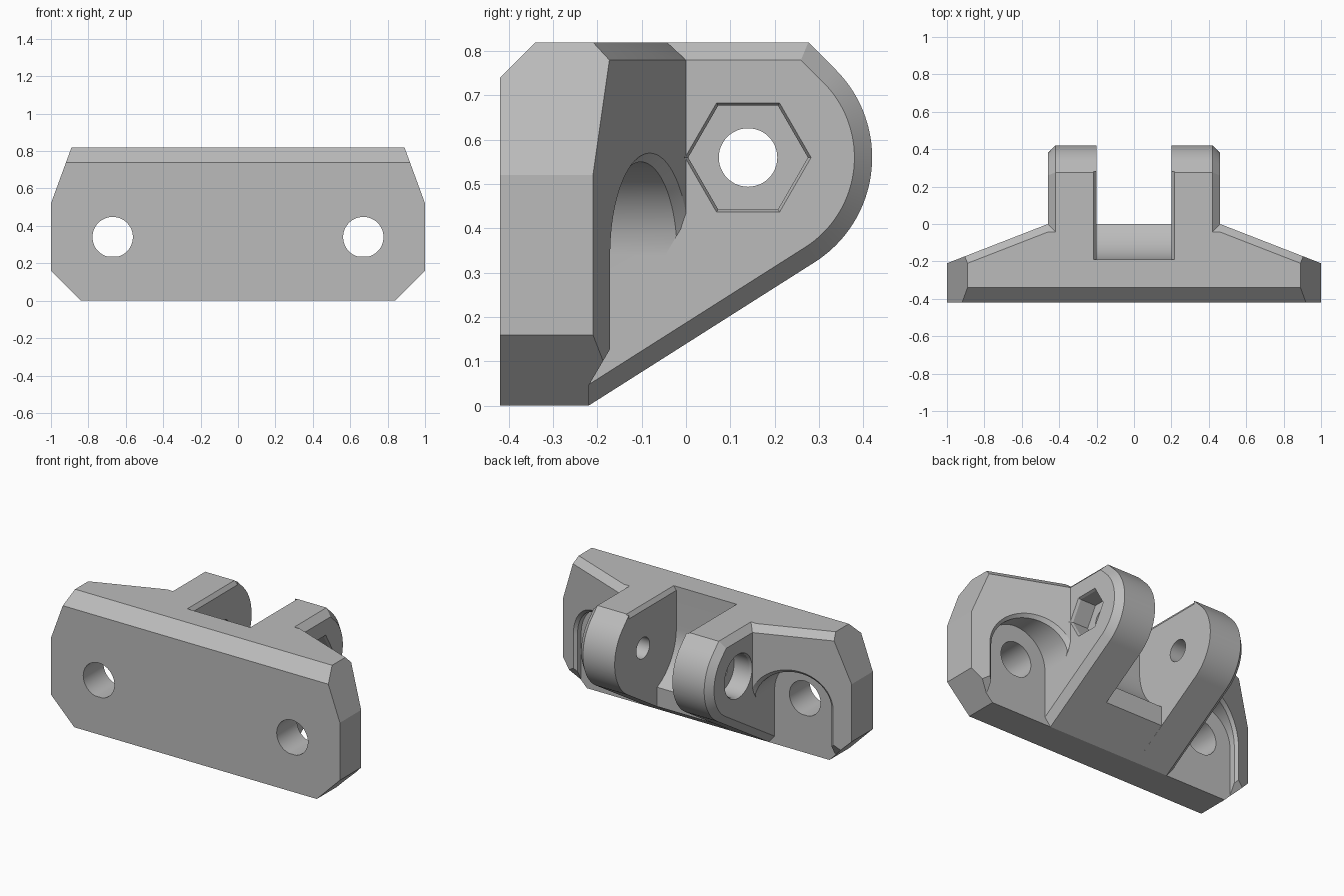
import bpy, bmesh, math
from math import sin, cos, radians, sqrt

old = bpy.data.objects.get("Cube")
if old:
    bpy.data.objects.remove(old, do_unlink=True)

grey = bpy.data.materials.new("light grey")
grey.use_nodes = True
colour = (0.5, 0.5, 0.5, 1)
grey.diffuse_color = colour
grey.node_tree.nodes["Principled BSDF"].inputs["Base Color"].default_value = colour


def loft(name, sections):
    """Closed solid through matching rings of points."""
    bm = bmesh.new()
    rings = [[bm.verts.new(p) for p in s] for s in sections]
    n = len(rings[0])
    for a, b in zip(rings, rings[1:]):
        for i in range(n):
            j = (i + 1) % n
            bm.faces.new((a[i], a[j], b[j], b[i]))
    bm.faces.new(rings[0])
    bm.faces.new(rings[-1])
    bmesh.ops.recalc_face_normals(bm, faces=bm.faces)
    mesh = bpy.data.meshes.new(name)
    bm.to_mesh(mesh)
    bm.free()
    mesh.materials.append(grey)
    ob = bpy.data.objects.new(name, mesh)
    bpy.context.collection.objects.link(ob)
    return ob


def across_x(pts, x):
    return [(x, y, z) for y, z in pts]


def across_y(pts, y):
    return [(x, y, z) for x, z in pts]


def arc(cx, cy, r, start, end, n):
    angles = [radians(start + (end - start) * i / n) for i in range(n + 1)]
    return [(cx + r * cos(a), cy + r * sin(a)) for a in angles]


def circle(cx, cy, r, n=48):
    return arc(cx, cy, r, 0, 360, n)[:-1]


def combine(target, other, operation):
    mod = target.modifiers.new(operation, "BOOLEAN")
    mod.object, mod.operation, mod.solver = other, operation, "EXACT"
    bpy.ops.object.select_all(action="DESELECT")
    bpy.context.view_layer.objects.active = target
    target.select_set(True)
    bpy.ops.object.modifier_apply(modifier=mod.name)
    bpy.data.objects.remove(other, do_unlink=True)


PY, PZ = 0.14, 0.56      # hinge axis
SX, SZ = 0.67, 0.34      # screw axis
SLOPE = 0.21 / 0.54      # rear slant of the plate


# Mounting plate: tapered plan with a bevelled rear top edge
def plan(z, inset):
    half = [(1.2, -0.5), (1.2, -0.21 - 0.2 * SLOPE - inset), (0.46, -inset)]
    return [(x, y, z) for x, y in half + [(-x, y) for x, y in reversed(half)]]


plate = loft("hinge_bracket", [plan(-0.1, 0), plan(0.78, 0), plan(0.825, 0.048)])
half = [(0.84, 0), (1, 0.16), (1, 0.52), (0.89, 0.82)]
outline = half + [(-x, z) for x, z in reversed(half)]
combine(plate, loft("outline", [across_y(outline, -0.6), across_y(outline, 0.3)]), "INTERSECT")
side = [(-0.42, 0), (-0.22, 0), (0.1, 0.2048), (0.1, 0.82), (-0.34, 0.82), (-0.42, 0.74)]
combine(plate, loft("side", [across_x(side, -1.3), across_x(side, 1.3)]), "INTERSECT")


# Screw pockets, open downward, with a bevelled rim following the slant
def pocket(r, s):
    pts = arc(SX, SZ, r, 0, 180, 40) + [(SX - r, -0.1), (SX + r, -0.1)]
    return [(s * x, z) for x, z in pts]


def rim(r, s, lift):
    return [(x, -0.21 + (1 - abs(x)) * SLOPE + lift, z) for x, z in pocket(r, s)]


under = [(-0.22, -0.1), (-0.22, 0.045), (0.1, 0.589), (0.1, -0.1)]
screw = [(x, max(z, 0.235)) for x, z in circle(SX, SZ, 0.108)]
for s in (1, -1):
    combine(plate, loft("pocket", [across_y(pocket(0.21, s), -0.22),
                                   across_y(pocket(0.21, s), 0.3)]), "DIFFERENCE")
    combine(plate, loft("rim", [rim(0.21, s, -0.02), rim(0.25, s, 0.02)]), "DIFFERENCE")
    combine(plate, loft("under", [across_x(under, s * 0.42), across_x(under, s * 1.2)]),
            "DIFFERENCE")
    hole = [(s * x, z) for x, z in screw]
    combine(plate, loft("screw", [across_y(hole, -0.6), across_y(hole, 0)]), "DIFFERENCE")


# Hinge lugs: rounded ears with a bevelled outer edge
def lug(d):
    r = 0.28 - d
    tilt = math.atan2(0.32, 0.5)
    low = d / cos(tilt)
    top = 0.82 - d
    pts = [(-0.3, low), (-0.22, low)]
    pts += arc(PY, PZ, r, math.degrees(tilt) - 90, 45, 40)
    return pts + [(PY + PZ + sqrt(2) * r - top, top), (-0.3, top)]


for s in (1, -1):
    combine(plate, loft("lug", [across_x(lug(0), s * 0.2), across_x(lug(0), s * 0.42),
                                across_x(lug(0.04), s * 0.46)]), "UNION")

# Clearance between the lugs
gap = arc(PY, PZ, 0.33, 180, 360, 48) + [(0.47, 1), (-0.19, 1)]
combine(plate, loft("gap", [across_x(gap, -0.2), across_x(gap, 0.2)]), "DIFFERENCE")
lip = [(-0.2, 0.795), (-0.225, 0.83), (0.225, 0.83), (0.2, 0.795)]
combine(plate, loft("lip", [across_y(lip, -0.19), across_y(lip, 0.28)]), "DIFFERENCE")

# Hinge bolt: through hole, hexagonal nut recess, round head recess
bolt = circle(PY, PZ, 0.066)
combine(plate, loft("bolt", [across_x(bolt, -0.6), across_x(bolt, 0.6)]), "DIFFERENCE")
nut = [across_x(circle(PY, PZ, r, 6), x) for r, x in ((0.135, 0.34), (0.135, 0.445), (0.147, 0.47))]
combine(plate, loft("nut", nut), "DIFFERENCE")
head = [across_x(circle(PY, PZ, r), -x) for r, x in ((0.13, 0.34), (0.13, 0.445), (0.142, 0.47))]
combine(plate, loft("head", head), "DIFFERENCE")

bpy.context.view_layer.objects.active = plate
plate.select_set(True)
bpy.ops.object.shade_smooth_by_angle(angle=radians(20))
